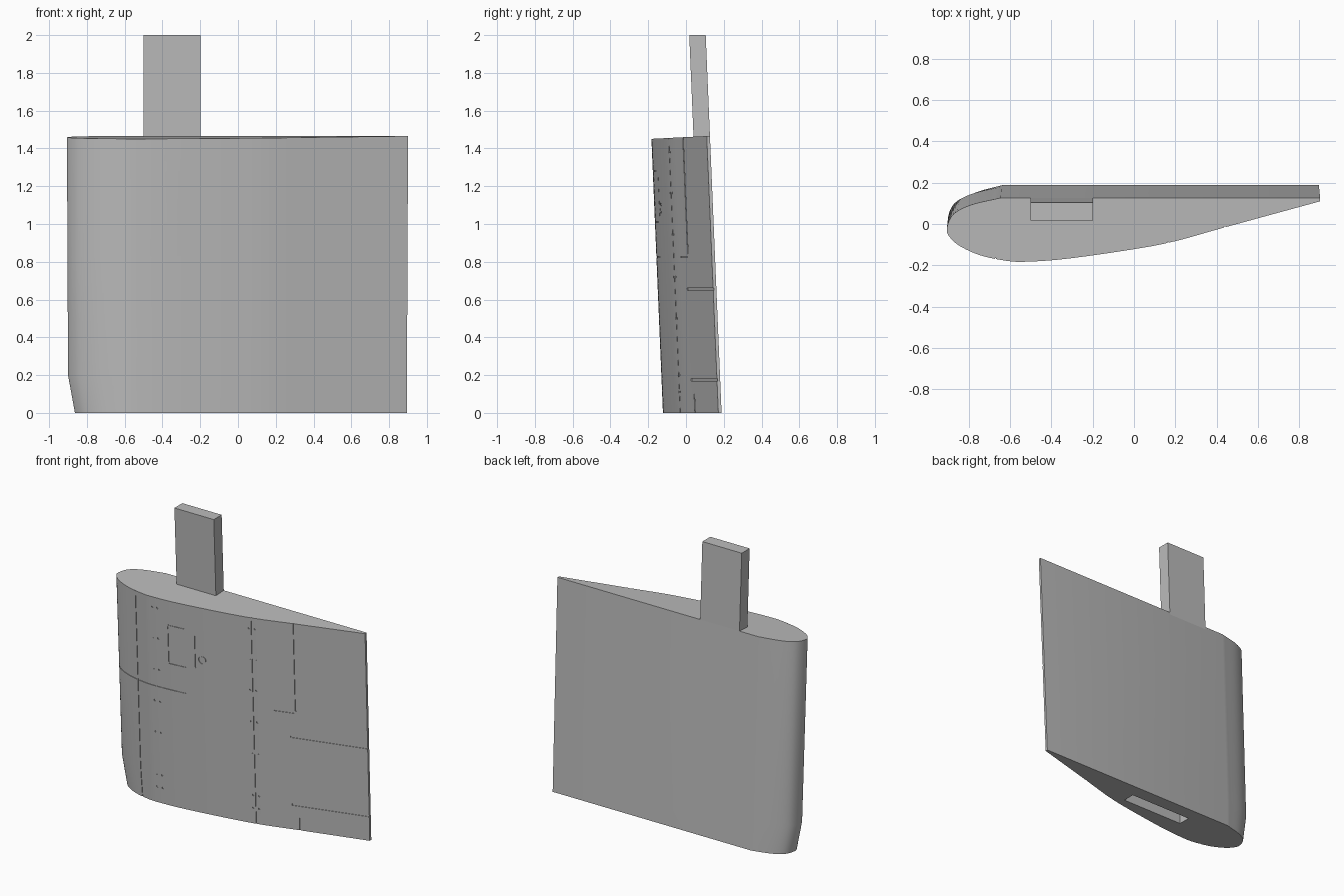
import bpy, bmesh, math
from mathutils import Vector

if "Cube" in bpy.data.objects:
    bpy.data.objects.remove(bpy.data.objects["Cube"], do_unlink=True)

grey = bpy.data.materials.new("plain_grey")
grey.use_nodes = True
colour = (0.5, 0.5, 0.5, 1)
grey.diffuse_color = colour
grey.node_tree.nodes["Principled BSDF"].inputs["Base Color"].default_value = colour

TOP, TILT = 1.46, 0.042

# Airfoil outline from the flat back, round the nose, to the trailing edge
CONTROL = [(-0.645, 0.127), (-0.79, 0.092), (-0.875, 0.045), (-0.905, -0.025),
           (-0.888, -0.067), (-0.84, -0.108), (-0.745, -0.151), (-0.625, -0.177),
           (-0.53, -0.183), (-0.33, -0.169), (0, -0.122), (0.2, -0.083),
           (0.44, -0.016), (0.9, 0.11)]


def smooth_curve(points, steps):
    """Catmull-Rom curve through the points."""
    p = [Vector(q) for q in points]
    p = [2 * p[0] - p[1]] + p + [2 * p[-1] - p[-2]]
    out = []
    for a, b, c, d in zip(p, p[1:], p[2:], p[3:]):
        for i in range(steps):
            t = i / steps
            out.append(0.5 * (2 * b + (c - a) * t + (2 * a - 5 * b + 4 * c - d) * t * t
                              + (3 * b - a - 3 * c + d) * t ** 3))
    return out + [p[-2]]


curve = smooth_curve(CONTROL, 6)
outline = curve + [Vector((0.9, 0.127))]
nose = min(range(len(curve)), key=lambda i: curve[i].x)
front = curve[nose:]


def front_y(x):
    """Depth of the front skin at x."""
    for a, b in zip(front, front[1:]):
        if x <= b.x:
            return a.y + (b.y - a.y) * max(0, x - a.x) / max(b.x - a.x, 1e-6)
    a, b = front[-2:]
    return b.y + (b.y - a.y) * (x - b.x) / (b.x - a.x)


def place(x, y, z):
    """Lean the section backwards and pull in the nose near the bottom."""
    cut = max(0, 0.2 - z) / 0.2 * max(0, -0.6 - x) / 0.3
    return Vector((x * (0.993 + 0.005 * z) + 0.035 * cut, y + TILT * (TOP - z), z))


def finish(bm, name):
    bmesh.ops.recalc_face_normals(bm, faces=bm.faces)
    mesh = bpy.data.meshes.new(name)
    bm.to_mesh(mesh)
    bm.free()
    obj = bpy.data.objects.new(name, mesh)
    bpy.context.collection.objects.link(obj)
    mesh.materials.append(grey)
    return obj


def loft(bm, rings, closed=False):
    """Skin rings of points, capping the ends unless closed."""
    rows = [[bm.verts.new(p) for p in ring] for ring in rings]
    n = len(rows[0])
    for a, b in zip(rows, rows[1:] + rows[:1] if closed else rows[1:]):
        for i in range(n):
            j = (i + 1) % n
            bm.faces.new((a[i], a[j], b[j], b[i]))
    if not closed:
        bm.faces.new(rows[0])
        bm.faces.new(rows[-1])


def block(name, x0, x1, y0, y1, z0, z1):
    bm = bmesh.new()
    corners = [(x0, y0), (x1, y0), (x1, y1), (x0, y1)]
    loft(bm, [[place(x, y, z) for x, y in corners] for z in (z0, z1)])
    return finish(bm, name)


# Wing body, its top end square to the lean
bm = bmesh.new()
loft(bm, [[place(p.x, p.y, z + (0.05 * p.y if z == TOP else 0)) for p in outline]
          for z in (0, 0.2, TOP)])
wing = finish(bm, "wing_body")

# Panel line cutters
lines = bmesh.new()


def groove(path, width, closed=False):
    """Shallow channel along (x, z) points on the front skin."""
    rings, n = [], len(path)
    for i, (x, z) in enumerate(path):
        a = path[(i - 1) % n] if closed else path[max(i - 1, 0)]
        b = path[(i + 1) % n] if closed else path[min(i + 1, n - 1)]
        side = Vector((a[1] - b[1], b[0] - a[0])).normalized() * width / 2
        ring = []
        for s, d in ((-1, -0.02), (1, -0.02), (1, 0.004), (-1, 0.004)):
            px, pz = x + s * side.x, z + s * side.y
            ring.append(place(px, front_y(px) + d, pz))
        rings.append(ring)
    loft(lines, rings, closed)


def line(x0, z0, x1, z1, width=0.005, steps=15):
    groove([(x0 + (x1 - x0) * i / steps, z0 + (z1 - z0) * i / steps)
            for i in range(steps + 1)], width)


# Long spanwise seams
for x in (-0.67, 0.165):
    line(x, -0.05, x, 1.5)
# Control surface gaps
line(0.44, 0.84, 0.44, 1.5, 0.01)
line(0.45, -0.05, 0.45, 0.1, 0.01)
for z in (0.175, 0.655):
    line(0.4, z, 0.93, z, 0.012)
# Chordwise seam
for x0, x1 in ((-0.885, -0.68), (-0.66, -0.3), (0.3, 0.43)):
    line(x0, 0.825, x1, 0.825)
# Access panel and round cap
for x in (-0.42, -0.23):
    line(x, 1.02, x, 1.27)
for z in (1.01, 1.28):
    line(-0.42, z, -0.3, z)
groove([(-0.18 + 0.025 * math.cos(i * math.pi / 10), 1.085 + 0.025 * math.sin(i * math.pi / 10))
        for i in range(20)], 0.005, True)
# Rivet pairs
for x in (-0.515, 0.167):
    for z in (1.38, 1.165, 0.945, 0.72, 0.5, 0.2, 0.11):
        for s in (-0.02, 0.02):
            line(x + s - 0.005, z, x + s + 0.005, z, 0.01, 2)

cutters = [finish(lines, "panel_line_cutter"),
           block("slot_cutter", -0.385, 0.09, -0.051, 0.034, -0.1, 0.55)]
for cutter in cutters:
    cutter.hide_render = True
    mod = wing.modifiers.new(cutter.name, "BOOLEAN")
    mod.object = cutter
    mod.operation = "DIFFERENCE"
    mod.solver = "EXACT"

# Bake the cuts, then drop the cutters
bpy.context.view_layer.objects.active = wing
wing.select_set(True)
for mod in list(wing.modifiers):
    bpy.ops.object.modifier_apply(modifier=mod.name)
for cutter in cutters:
    bpy.data.objects.remove(cutter, do_unlink=True)
bpy.ops.object.select_all(action="DESELECT")
wing.select_set(True)
bpy.ops.object.shade_smooth_by_angle(angle=math.radians(30))

# Joining spar, flush with the flat back
block("spar_tab", -0.5, -0.198, 0.04, 0.127, 1.45, 2.0)
